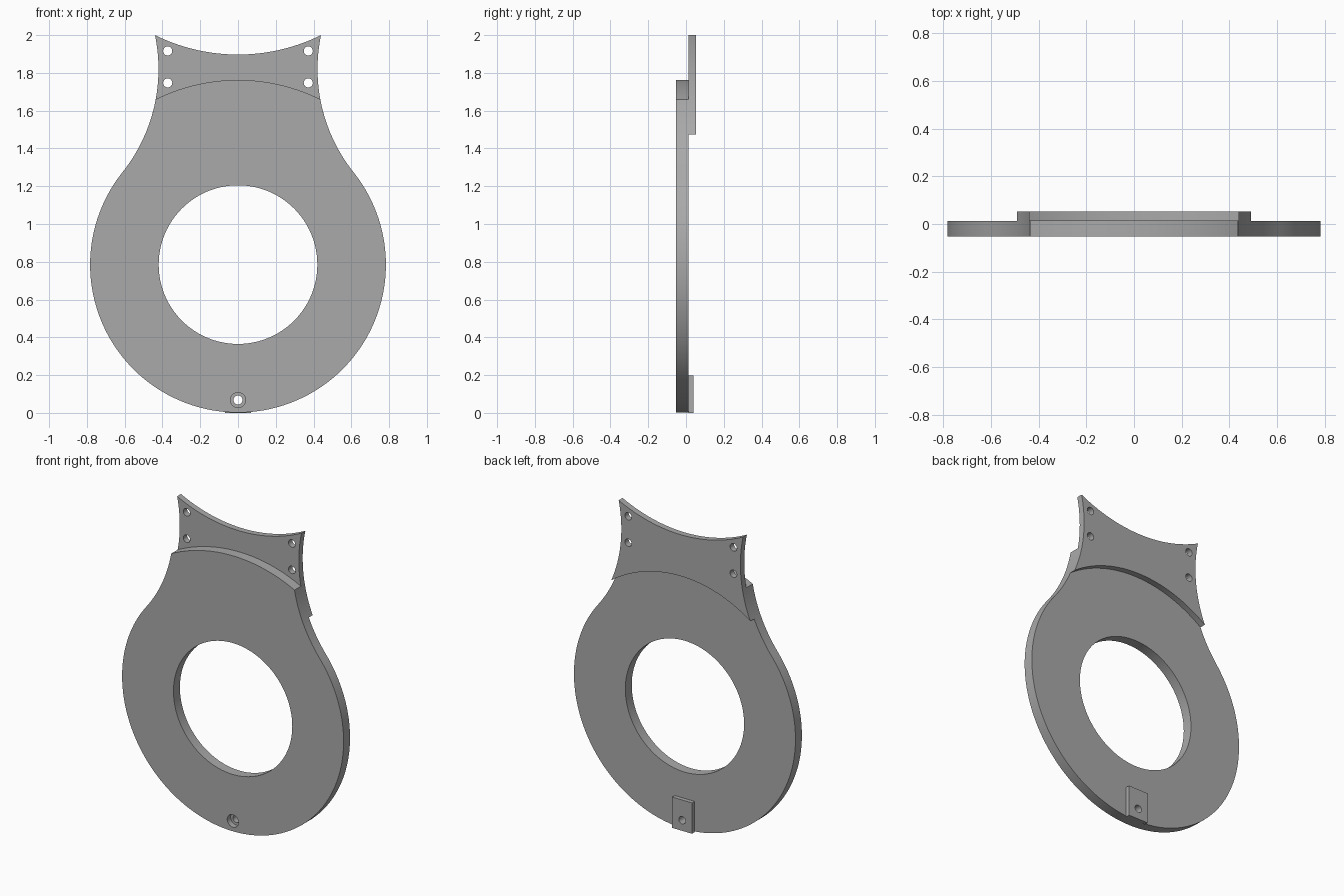
import bpy, bmesh
from math import radians, degrees, cos, sin, asin, atan2, hypot

if "Cube" in bpy.data.objects:
    bpy.data.objects.remove(bpy.data.objects["Cube"])

grey = bpy.data.materials.new("plain grey")
grey.use_nodes = True
grey.diffuse_color = (0.4, 0.4, 0.4, 1)
grey.node_tree.nodes["Principled BSDF"].inputs["Base Color"].default_value = (0.4, 0.4, 0.4, 1)

# Shared layout in the x-z plane
RING = (0, 0.785)
RING_R = 0.783
WAIST = (1.298, 1.82)
WAIST_R = 0.877
FRONT, MID, TAB_BACK, BACK = -0.052, 0.013, 0.039, 0.052


def arc(centre, r, start, end, n):
    angles = [radians(start + (end - start) * i / n) for i in range(n + 1)]
    return [(centre[0] + r * cos(a), centre[1] + r * sin(a)) for a in angles]


def arc_from(point, centre, end, n):
    dx, dz = point[0] - centre[0], point[1] - centre[1]
    return arc(centre, hypot(dx, dz), degrees(atan2(dz, dx)), end, n)


def waist_angle(z):
    return 180 - degrees(asin((z - WAIST[1]) / WAIST_R))


def mirrored(half):
    return half + [(-x, z) for x, z in reversed(half) if x > 1e-5]


def prism(name, outline, y0, y1):
    bm = bmesh.new()
    face = bm.faces.new([bm.verts.new((x, y0, z)) for x, z in outline])
    out = bmesh.ops.extrude_face_region(bm, geom=[face])
    moved = [v for v in out["geom"] if isinstance(v, bmesh.types.BMVert)]
    bmesh.ops.translate(bm, verts=moved, vec=(0, y1 - y0, 0))
    bmesh.ops.recalc_face_normals(bm, faces=bm.faces)
    mesh = bpy.data.meshes.new(name)
    bm.to_mesh(mesh)
    bm.free()
    mesh.materials.append(grey)
    obj = bpy.data.objects.new(name, mesh)
    bpy.context.collection.objects.link(obj)
    return obj


def drill(obj, centre, r, y0=-1, y1=1, n=32):
    cutter = prism("hole_cutter", arc(centre, r, 0, 360, n)[:-1], y0, y1)
    cutter.hide_render = True
    mod = obj.modifiers.new("hole", "BOOLEAN")
    mod.operation, mod.solver, mod.object = "DIFFERENCE", "EXACT", cutter
    bpy.context.view_layer.objects.active = obj
    bpy.ops.object.modifier_apply(modifier=mod.name)
    bpy.data.objects.remove(cutter)


# Ring body: round disc flowing through a waist into a domed top edge
tangent = degrees(atan2(WAIST[1] - RING[1], WAIST[0]))
half = arc(RING, RING_R, -90, tangent, 64)
half += arc(WAIST, WAIST_R, 180 + tangent, waist_angle(1.66), 20)[1:]
half += arc_from(half[-1], RING, 90, 20)[1:]
body = prism("ring_body", mirrored(half), FRONT, MID)
drill(body, RING, 0.42, n=96)

# Mounting plate behind the neck, with a hollow top edge
side = arc(WAIST, WAIST_R, waist_angle(1.475), waist_angle(2.0), 24)
bottom = arc_from(side[0], RING, 90, 24)
top = arc_from(side[-1], (0, 2.888), -90, 24)
plate = prism("mounting_plate", mirrored(bottom[::-1] + side[1:] + top[1:]), MID, BACK)
for x in (-0.372, 0.372):
    for z in (1.747, 1.916):
        drill(plate, (x, z), 0.024)

# Small tab at the bottom of the back
tab = prism("bottom_tab", [(-0.07, 0), (0.07, 0), (0.07, 0.197), (-0.07, 0.197)], MID, TAB_BACK)

# Bottom screw hole with a counterbore in the front
SCREW = (0, 0.068)
drill(body, SCREW, 0.04, -1, FRONT + 0.035)
for part in (body, tab):
    drill(part, SCREW, 0.024)

for part in (body, plate, tab):
    bpy.ops.object.select_all(action="DESELECT")
    part.select_set(True)
    bpy.context.view_layer.objects.active = part
    bpy.ops.object.shade_smooth_by_angle(angle=radians(30))
